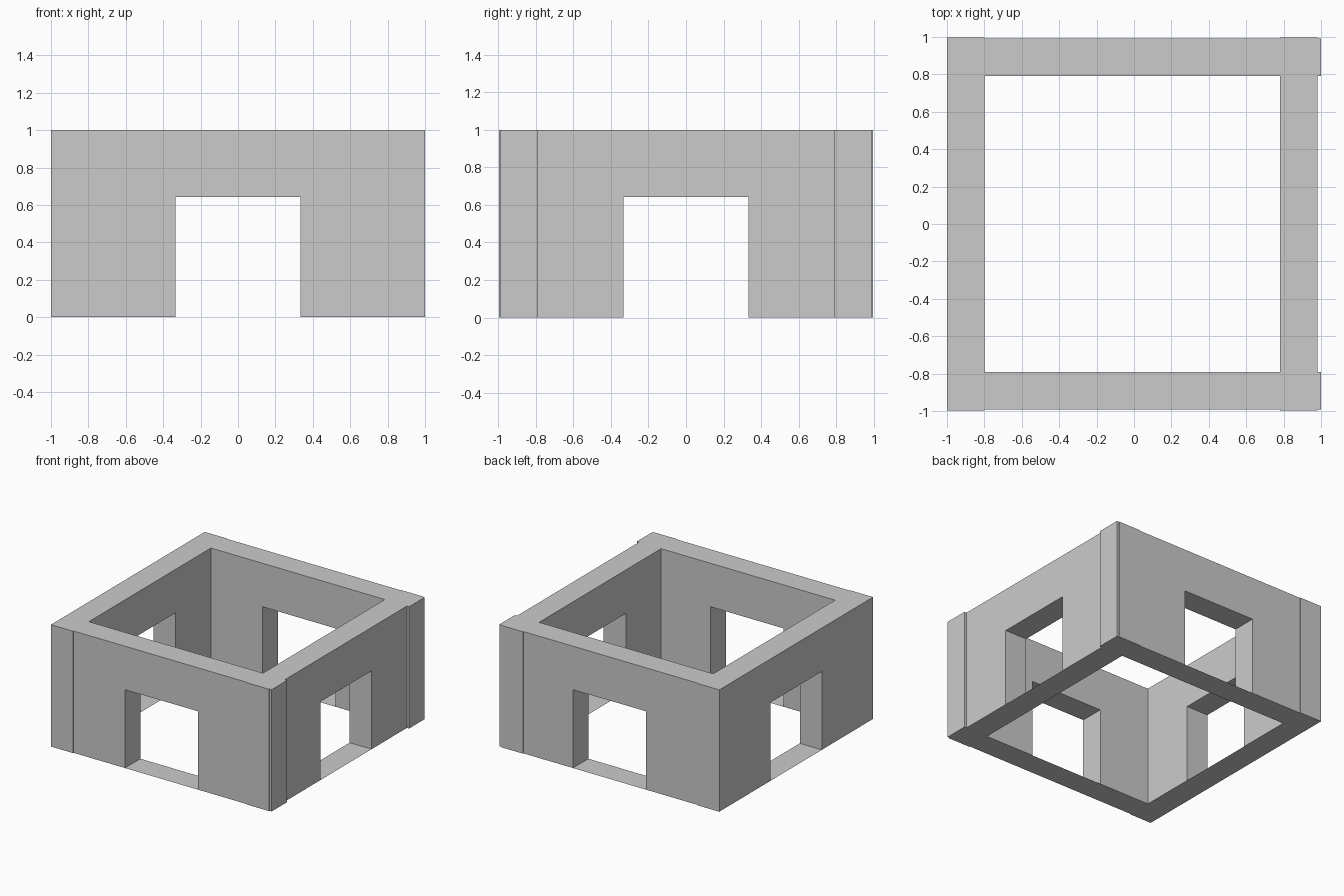
import bpy, bmesh
from mathutils import Matrix, Vector
from math import pi

if "Cube" in bpy.data.objects:
    bpy.data.objects.remove(bpy.data.objects["Cube"])

THICK = 0.2
HEIGHT = 1.0
DOOR_HALF = 0.333
DOOR_TOP = 0.643


def wall(name, half_length, center, angle=0.0):
    """Wall with a central doorway, running along x before it is turned."""
    bm = bmesh.new()
    h, d = half_length, DOOR_HALF
    outline = [(-h, 0), (-d, 0), (-d, DOOR_TOP), (d, DOOR_TOP),
               (d, 0), (h, 0), (h, HEIGHT), (-h, HEIGHT)]
    # doorway profile pushed through the wall thickness
    face = bm.faces.new([bm.verts.new((x, -THICK / 2, z)) for x, z in outline])
    ext = bmesh.ops.extrude_face_region(bm, geom=[face])
    moved = [g for g in ext["geom"] if isinstance(g, bmesh.types.BMVert)]
    bmesh.ops.translate(bm, verts=moved, vec=(0, THICK, 0))
    bmesh.ops.recalc_face_normals(bm, faces=bm.faces[:])
    # paper-thin threshold across the doorway
    corners = [(-d, -1), (d, -1), (d, 1), (-d, 1)]
    bm.faces.new([bm.verts.new((x, s * THICK / 2, 0)) for x, s in corners])
    bm.transform(Matrix.Translation(Vector(center)) @ Matrix.Rotation(angle, 4, 'Z'))
    mesh = bpy.data.meshes.new(name)
    bm.to_mesh(mesh)
    bm.free()
    obj = bpy.data.objects.new(name, mesh)
    bpy.context.collection.objects.link(obj)
    return obj


# front and back walls
wall("front_wall", 1.0, (0, -0.891, 0))
wall("back_wall", 1.0, (0, 0.891, 0))

# side walls, the right one set slightly inward
wall("left_wall", 0.997, (-0.9, 0, 0), pi / 2)
wall("right_wall", 0.997, (0.88, 0, 0), pi / 2)
